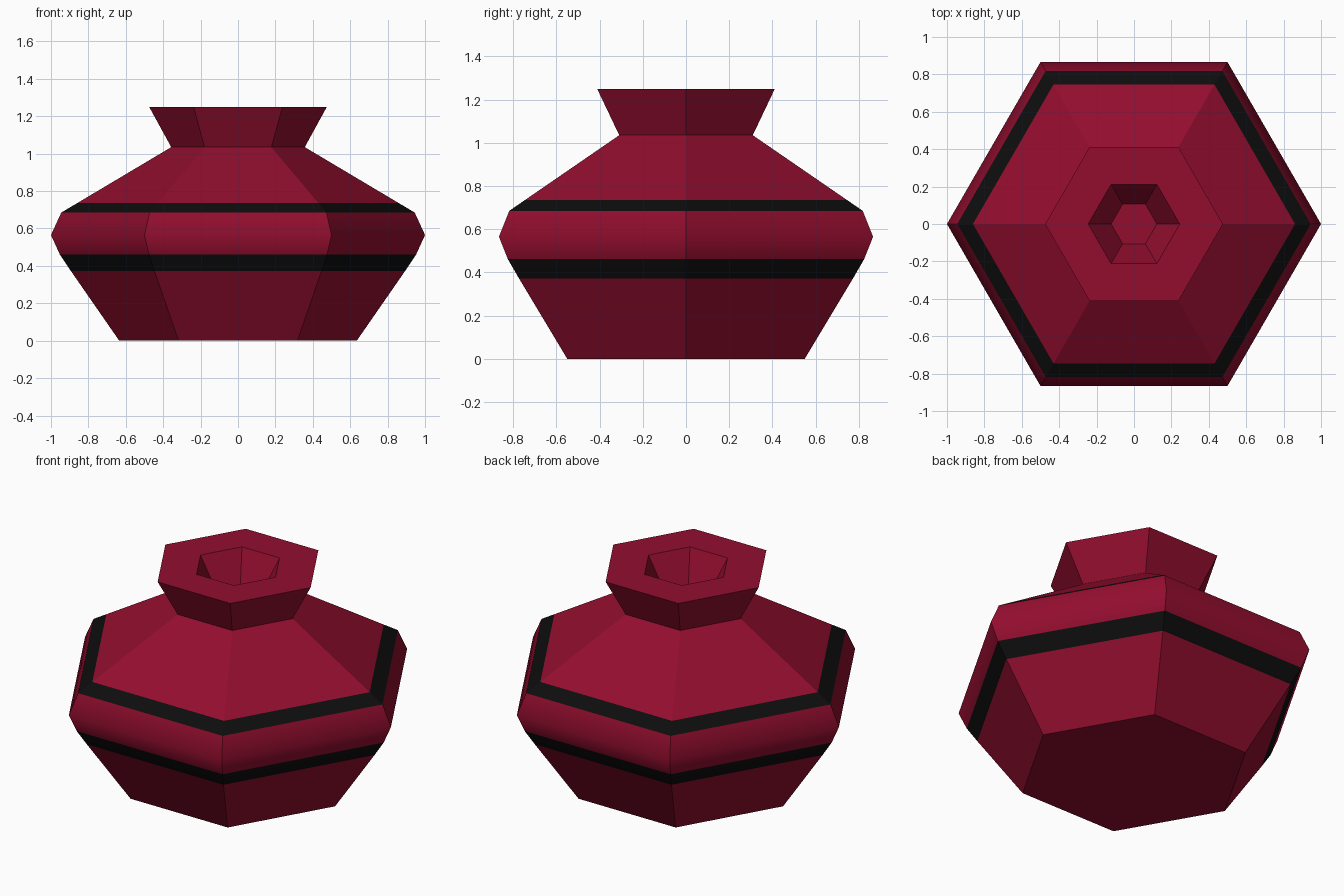
import bpy, bmesh, math

if "Cube" in bpy.data.objects:
    bpy.data.objects.remove(bpy.data.objects["Cube"])

SIDES = 6


def material(name, colour):
    m = bpy.data.materials.new(name)
    m.diffuse_color = (*colour, 1.0)
    m.use_nodes = True
    m.node_tree.nodes["Principled BSDF"].inputs["Base Color"].default_value = m.diffuse_color
    return m


# Profile as (corner radius, height): base, belly, shoulder, neck, rim, mouth
profile = [(0.635, 0.0), (0.893, 0.372), (0.953, 0.462), (1.0, 0.565),
           (0.945, 0.685), (0.861, 0.735), (0.357, 1.035), (0.475, 1.25),
           (0.245, 1.25), (0.122, 1.03)]
BLACK_BANDS = {1, 4}      # profile segments painted black
SMOOTH_RINGS = {2, 3}     # rounded belly, other edges stay crisp

bm = bmesh.new()
rings = [[bm.verts.new((r * math.cos(math.tau * i / SIDES),
                        r * math.sin(math.tau * i / SIDES), z))
          for i in range(SIDES)] for r, z in profile]

# Walls between neighbouring rings
for k in range(len(rings) - 1):
    a, b = rings[k], rings[k + 1]
    for i in range(SIDES):
        j = (i + 1) % SIDES
        f = bm.faces.new((a[i], a[j], b[j], b[i]))
        f.material_index = 1 if k in BLACK_BANDS else 0

# Base and floor of the mouth
bm.faces.new(rings[0][::-1])
bm.faces.new(rings[-1])

# Smooth only across the belly rings
soft = {v: k for k in SMOOTH_RINGS for v in rings[k]}
for f in bm.faces:
    f.smooth = True
for e in bm.edges:
    a, b = e.verts
    e.smooth = a in soft and soft.get(a) == soft.get(b)
bm.normal_update()

mesh = bpy.data.meshes.new("vase")
bm.to_mesh(mesh)
bm.free()
mesh.materials.append(material("crimson glaze", (0.29, 0.0042, 0.028)))
mesh.materials.append(material("black stripe", (0.004, 0.004, 0.004)))
bpy.context.collection.objects.link(bpy.data.objects.new("vase", mesh))
